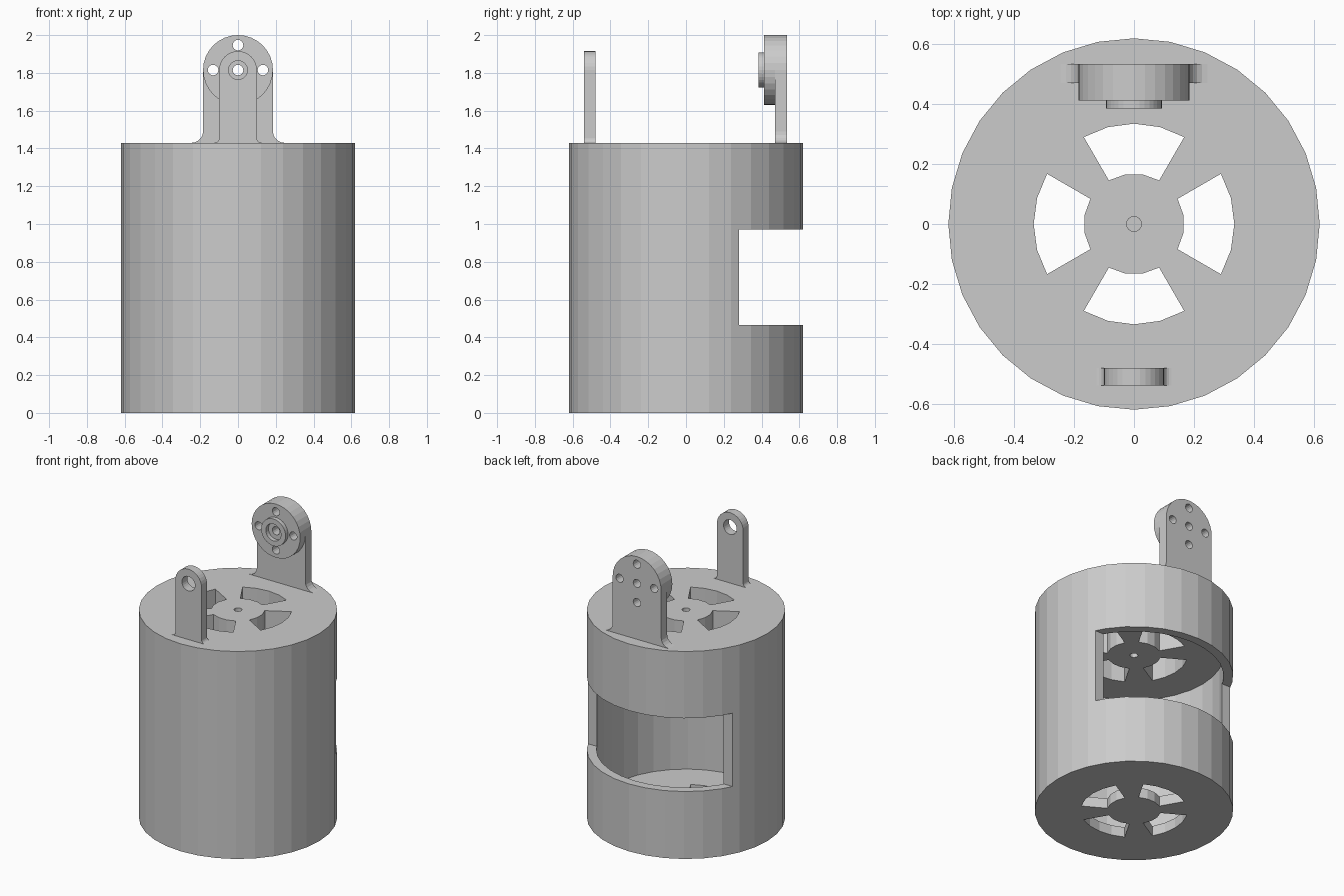
import bpy, bmesh
from math import sin, cos, pi, radians

if "Cube" in bpy.data.objects:
    bpy.data.objects.remove(bpy.data.objects["Cube"])

TOP, PIVOT = 1.43, 1.815


def prism(name, profile, lo, hi, axis='Z'):
    """Extrude a closed 2D profile along Z (xy profile) or Y (xz profile)."""
    bm = bmesh.new()
    place = (lambda p, h: (p[0], p[1], h)) if axis == 'Z' else (lambda p, h: (p[0], h, p[1]))
    a = [bm.verts.new(place(p, lo)) for p in profile]
    b = [bm.verts.new(place(p, hi)) for p in profile]
    n = len(profile)
    bm.faces.new(a)
    bm.faces.new(b)
    for i in range(n):
        j = (i + 1) % n
        bm.faces.new((a[i], a[j], b[j], b[i]))
    bmesh.ops.recalc_face_normals(bm, faces=bm.faces)
    mesh = bpy.data.meshes.new(name)
    bm.to_mesh(mesh)
    bm.free()
    ob = bpy.data.objects.new(name, mesh)
    bpy.context.collection.objects.link(ob)
    return ob


def arc(r, a0, a1, n, cx=0.0, cy=0.0):
    return [(cx + r * cos(radians(a0 + (a1 - a0) * i / n)),
             cy + r * sin(radians(a0 + (a1 - a0) * i / n))) for i in range(n + 1)]


def circle(r, n=32, cx=0.0, cy=0.0):
    return arc(r, 0, 360, n, cx, cy)[:-1]


def boolean(ob, other, op='DIFFERENCE'):
    other.hide_render = True
    m = ob.modifiers.new(op, 'BOOLEAN')
    m.operation, m.solver, m.object = op, 'EXACT', other
    bpy.context.view_layer.objects.active = ob
    bpy.ops.object.modifier_apply(modifier=m.name)
    bpy.data.objects.remove(other)


def lug_profile(w, fillet):
    """Round-topped tab with concave fillets where it meets the lid."""
    right = [(w + fillet, TOP - 0.01)] + arc(fillet, 270, 180, 5, w + fillet, TOP + fillet)
    left = [(-x, z) for x, z in reversed(right)]
    return right + arc(w, 0, 180, 16, 0, PIVOT) + left


# Hollow canister with thick lid and thin floor
body = prism("canister_body", circle(0.62), 0, TOP)
boolean(body, prism("cavity_cutter", circle(0.56), 0.07, 1.12))

# Rear window
boolean(body, prism("window_cutter", [(-1, 0.28), (1, 0.28), (1, 1), (-1, 1)], 0.465, 0.97))

# Four vent slots through lid and floor, and the small centre hole in the lid
for k in range(4):
    c = 90 * k
    slot = arc(0.335, c - 30, c + 30, 4) + arc(0.168, c + 30, c - 30, 3)
    boolean(body, prism("slot_cutter", slot, -0.2, 1.6))
boolean(body, prism("centre_cutter", circle(0.025, 16), 0.6, 1.6))

# Front lug with pivot hole
front_lug = prism("front_lug", lug_profile(0.10, 0.025), -0.54, -0.48, 'Y')
boolean(front_lug, prism("pivot_cutter", circle(0.05, 24, 0, PIVOT), -0.7, -0.3, 'Y'))

# Rear lug with round mounting disc and raised boss
rear_lug = prism("rear_lug", lug_profile(0.185, 0.06), 0.47, 0.535, 'Y')
boolean(rear_lug, prism("mount_disc", circle(0.185, 32, 0, PIVOT), 0.413, 0.535, 'Y'), 'UNION')
boolean(rear_lug, prism("boss", circle(0.093, 32, 0, PIVOT), 0.385, 0.45, 'Y'), 'UNION')

# Boss recess, centre hole and four bolt holes
boolean(rear_lug, prism("recess_cutter", circle(0.058, 24, 0, PIVOT), 0.3, 0.413 + 0.001, 'Y'))
holes = [(0, 0)] + [(0.132 * cos(k * pi / 2), 0.132 * sin(k * pi / 2)) for k in range(4)]
for x, z in holes:
    boolean(rear_lug, prism("bolt_cutter", circle(0.028, 16, x, PIVOT + z), 0.3, 0.7, 'Y'))
